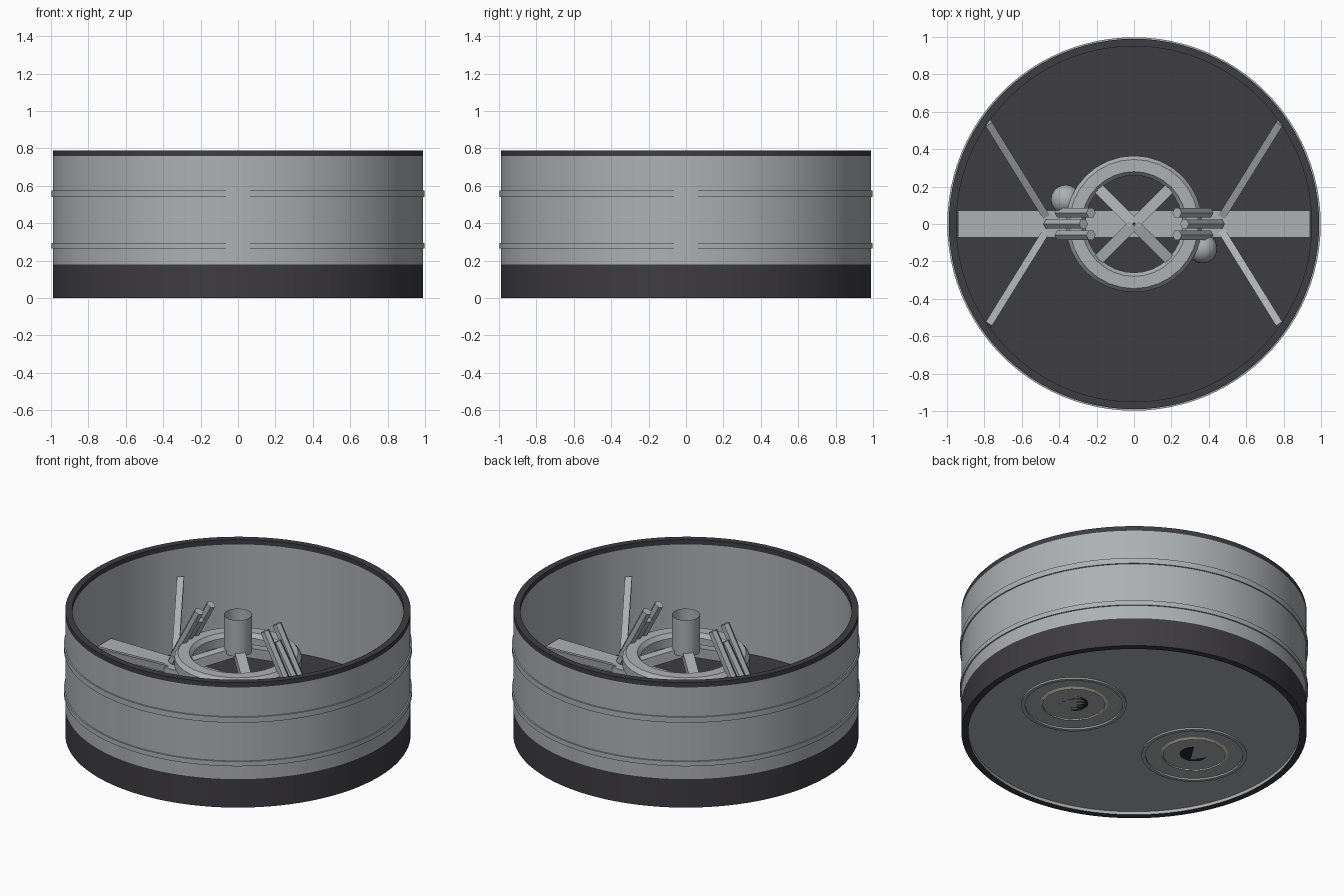
import bpy, bmesh, math
from mathutils import Vector

if "Cube" in bpy.data.objects:
    bpy.data.objects.remove(bpy.data.objects["Cube"])


def mat(name, col):
    m = bpy.data.materials.new(name)
    m.diffuse_color = (*col, 1)
    m.use_nodes = True
    m.node_tree.nodes["Principled BSDF"].inputs["Base Color"].default_value = m.diffuse_color
    return m


GRAY = mat("light gray metal", (0.42, 0.44, 0.45))
DARK = mat("charcoal", (0.048, 0.045, 0.054))
BEIGE = mat("warm beige", (0.60, 0.56, 0.45))
BLACK = mat("black", (0.02, 0.02, 0.022))


def finish(name, bm, mats, smooth=True, loc=(0, 0, 0)):
    bmesh.ops.recalc_face_normals(bm, faces=bm.faces)
    me = bpy.data.meshes.new(name)
    bm.to_mesh(me)
    bm.free()
    ob = bpy.data.objects.new(name, me)
    ob.location = loc
    bpy.context.collection.objects.link(ob)
    for m in mats:
        me.materials.append(m)
    if smooth:
        bpy.ops.object.select_all(action='DESELECT')
        ob.select_set(True)
        bpy.context.view_layer.objects.active = ob
        bpy.ops.object.shade_smooth_by_angle(angle=math.radians(35))
    return ob


def lathe(name, prof, mats, n=96, closed=True, loc=(0, 0, 0), rule=None, smooth=True):
    """Revolve (radius, height) points; rule(face) picks the material slot."""
    bm = bmesh.new()
    rings = [[bm.verts.new((r * math.cos(2 * math.pi * i / n), r * math.sin(2 * math.pi * i / n), z))
              for i in range(n)] for r, z in prof]
    pairs = list(zip(rings, rings[1:] + rings[:1])) if closed else list(zip(rings, rings[1:]))
    for a, b in pairs:
        for i in range(n):
            j = (i + 1) % n
            bm.faces.new((a[i], a[j], b[j], b[i]))
    if rule:
        bm.normal_update()
        for f in bm.faces:
            f.material_index = rule(f)
    return finish(name, bm, mats, smooth, loc)


def rod(name, p, q, r1, r2, n, m, caps=True):
    """Straight cylinder, cone or open tube between two points."""
    p, q = Vector(p), Vector(q)
    bm = bmesh.new()
    bmesh.ops.create_cone(bm, cap_ends=caps, segments=n, radius1=r1, radius2=r2, depth=(q - p).length)
    rot = (q - p).to_track_quat('Z', 'Y').to_matrix()
    for v in bm.verts:
        v.co = rot @ v.co + (p + q) / 2
    return finish(name, bm, [m])


def bar(name, p, q, w, h, m):
    """Rectangular bar between two points; w across, h deep."""
    p, q = Vector(p), Vector(q)
    d = (q - p).normalized()
    side = d.cross(Vector((0, 0, 1))).normalized()
    up = side.cross(d)
    bm = bmesh.new()
    bmesh.ops.create_cube(bm, size=1)
    for v in bm.verts:
        c = v.co.copy()
        v.co = (p + q) / 2 + d * c.x * (q - p).length + side * c.y * w + up * c.z * h
    return finish(name, bm, [m], False)


# Outer shell: charcoal base band and top rim, gray wall
def shell_rule(f):
    c = f.calc_center_median()
    outer = math.hypot(c.x, c.y) > 0.965
    return 1 if c.z > 0.76 or c.z < 0.01 or (outer and c.z < 0.18) else 0


lathe("shell", [(0.95, 0), (0.99, 0), (0.99, 0.18), (0.99, 0.76), (0.99, 0.79),
                (0.95, 0.79), (0.95, 0.76)], [GRAY, DARK], rule=shell_rule)
for i, (a, b) in enumerate(((0.265, 0.295), (0.54, 0.575))):
    lathe(f"shell_rib_{i}", [(0.97, a), (0.998, a), (0.998, b), (0.97, b)], [GRAY])

# Floor plates with two round openings
cutters = [rod(f"opening_cutter_{s}", (0.45 * s, 0, -0.2), (0.45 * s, 0, 0.19), 0.288, 0.288, 16, GRAY)
           for s in (-1, 1)]
for name, z0, z1, m in (("floor_top", 0.06, 0.10, DARK), ("floor_underside", 0.02, 0.06, GRAY)):
    ob = rod(name, (0, 0, z0), (0, 0, z1), 0.96, 0.96, 96, m)
    for c in cutters:
        md = ob.modifiers.new("opening", 'BOOLEAN')
        md.operation, md.object, md.solver = 'DIFFERENCE', c, 'EXACT'
    bpy.context.view_layer.objects.active = ob
    for md in list(ob.modifiers):
        bpy.ops.object.modifier_apply(modifier=md.name)
for c in cutters:
    bpy.data.objects.remove(c, do_unlink=True)

for s in (-1, 1):
    tag = "left" if s < 0 else "right"
    x = 0.45 * s
    # Beige dish, its collar and the dark post in its middle
    lathe(f"dish_{tag}", [(0.29, 0.065), (0.18, 0.012), (0.18, 0.022), (0.29, 0.08)],
          [BEIGE], n=16, loc=(x, 0, 0), smooth=False)
    lathe(f"dish_collar_{tag}", [(0.28, 0.01), (0.302, 0.01), (0.302, 0.04), (0.28, 0.04)],
          [GRAY], n=32, loc=(x, 0, 0))
    rod(f"post_foot_{tag}", (x, 0, 0.02), (x, 0, 0.05), 0.085, 0.07, 16, BLACK)
    rod(f"post_{tag}", (x, 0, 0.05), (x, 0, 0.25), 0.03, 0.03, 12, BLACK)
    # Sloping wall struts
    for t in (-1, 1):
        bar(f"strut_{tag}_{'front' if t < 0 else 'back'}", (0.47 * s, 0.04 * t, 0.31),
            (0.78 * s, 0.54 * t, 0.57), 0.04, 0.04, GRAY)
    # Three leaning rods
    rod(f"lean_rod_middle_{tag}", (0.46 * s, 0, 0.34), (0.27 * s, 0, 0.66), 0.028, 0.028, 6, GRAY)
    for t in (-1, 1):
        rod(f"lean_rod_{tag}_{t}", (0.40 * s, 0.06 * t, 0.42), (0.23 * s, 0.06 * t, 0.74),
            0.028, 0.028, 6, GRAY)
    # Round tank beside the ring
    bm = bmesh.new()
    bmesh.ops.create_uvsphere(bm, u_segments=24, v_segments=12, radius=0.08)
    finish(f"tank_{tag}", bm, [GRAY], loc=(0.365 * s, -0.13 * s, 0.42))

# Cross beam
bar("cross_beam", (-0.94, 0, 0.265), (0.94, 0, 0.265), 0.145, 0.13, GRAY)

# Central ring with bevelled section
lathe("center_ring", [(0.28, 0.52), (0.345, 0.52), (0.365, 0.495), (0.365, 0.44), (0.345, 0.415),
                      (0.28, 0.415), (0.26, 0.44), (0.26, 0.495)], [GRAY], n=32)
# Spokes rising to the open centre tube
for k in range(4):
    a = math.radians(45 + 90 * k)
    bar(f"spoke_{k}", (0.28 * math.cos(a), 0.28 * math.sin(a), 0.47), (0, 0, 0.54), 0.06, 0.06, GRAY)
rod("center_tube", (0, 0, 0.53), (0, 0, 0.76), 0.08, 0.08, 24, GRAY, caps=False)
